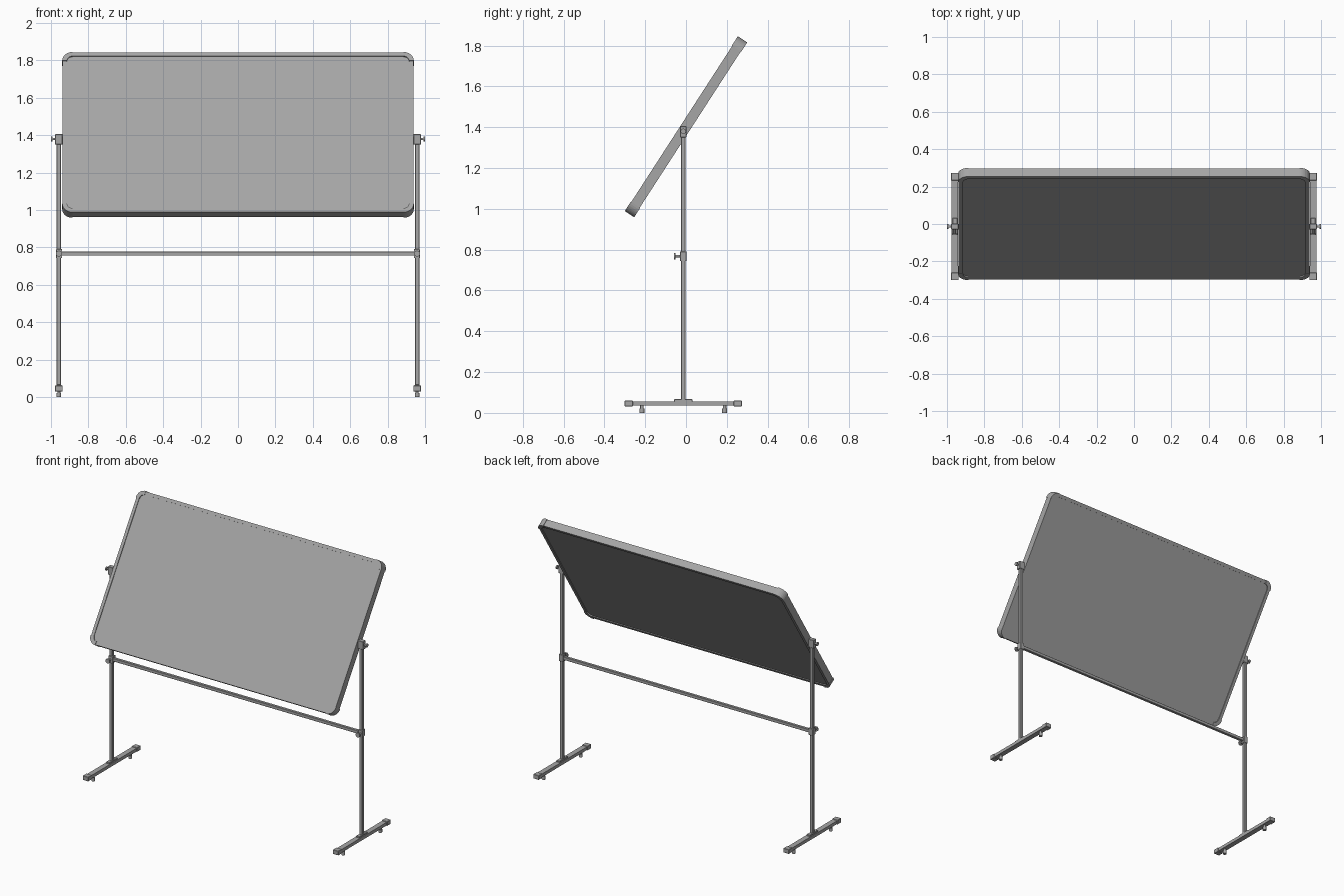
import bpy, bmesh, math
from mathutils import Matrix, Vector

cube = bpy.data.objects.get("Cube")
if cube:
    bpy.data.objects.remove(cube, do_unlink=True)

grey = bpy.data.materials.new("plain grey")
grey.use_nodes = True
colour = (0.38, 0.38, 0.38, 1)
grey.diffuse_color = colour
grey.node_tree.nodes["Principled BSDF"].inputs["Base Color"].default_value = colour


def finish(name, bm, matrix=None):
    if matrix:
        bm.transform(matrix)
    bmesh.ops.recalc_face_normals(bm, faces=bm.faces)
    mesh = bpy.data.meshes.new(name)
    bm.to_mesh(mesh)
    bm.free()
    mesh.materials.append(grey)
    obj = bpy.data.objects.new(name, mesh)
    bpy.context.collection.objects.link(obj)
    return obj


def box(name, low, high, matrix=None, bevel=0):
    bm = bmesh.new()
    bmesh.ops.create_cube(bm, size=1)
    low, high = Vector(low), Vector(high)
    for v in bm.verts:
        v.co = (low + high) / 2 + v.co * (high - low)
    if bevel:
        bmesh.ops.bevel(bm, geom=bm.edges[:], offset=bevel, segments=1, affect='EDGES')
    return finish(name, bm, matrix)


def span(name, centre, size, bevel=0):
    c, half = Vector(centre), Vector(size) / 2
    return box(name, c - half, c + half, None, bevel)


def rod(name, start, end, radius, sides=16):
    a, b = Vector(start), Vector(end)
    bm = bmesh.new()
    bmesh.ops.create_cone(bm, cap_ends=True, segments=sides, radius1=radius,
                          radius2=radius, depth=(b - a).length)
    turn = (b - a).to_track_quat('Z', 'Y').to_matrix().to_4x4()
    return finish(name, bm, Matrix.Translation((a + b) / 2) @ turn)


# Tilted board: built upright, then leaned back
W, H, R, RIM = 0.94, 0.51, 0.055, 0.026
tilt = Matrix.Translation((0, 0, 1.402)) @ Matrix.Rotation(math.radians(-32.9), 4, 'X')
box("board_panel", (-W + 0.02, -0.02, -H + 0.02), (W - 0.02, 0.02, H - 0.02), tilt)


def corner(name, sx, sz):
    # quarter ring, slightly proud of the rails
    bm = bmesh.new()
    rings, steps = [], 8
    for i in range(steps + 1):
        a = math.pi / 2 * i / steps
        ring = []
        for r, y in ((R - RIM, -0.0275), (R, -0.0275), (R, 0.0275), (R - RIM, 0.0275)):
            ring.append(bm.verts.new((sx * (W - R + r * math.cos(a)), y,
                                      sz * (H - R + r * math.sin(a)))))
        rings.append(ring)
    for a, b in zip(rings, rings[1:]):
        for k in range(4):
            n = (k + 1) % 4
            bm.faces.new((a[k], a[n], b[n], b[k]))
    bm.faces.new(rings[0])
    bm.faces.new(rings[-1])
    finish(name, bm, tilt)


for s, side in ((1, "left"), (-1, "right")):
    # Board frame
    box(f"{side}_frame_rail", (min(s * (W - 0.003), s * (W - RIM + 0.002)), -0.025, -H + R),
        (max(s * (W - 0.003), s * (W - RIM + 0.002)), 0.025, H - R), tilt)
    level = "top" if s > 0 else "bottom"
    edges = sorted((s * (H - 0.003), s * (H - RIM + 0.002)))
    box(f"{level}_frame_rail", (-W + R, -0.025, edges[0]), (W - R, 0.025, edges[1]), tilt)
    corner(f"{side}_top_corner", s, 1)
    corner(f"{side}_bottom_corner", s, -1)

    # Post with its pivot bracket and clamp sleeve
    x, y = s * 0.958, -0.0135
    span(f"{side}_post", (x, y, 0.71), (0.024, 0.024, 1.31), 0.003)
    span(f"{side}_pivot_bracket", (x, y, 1.378), (0.04, 0.03, 0.056), 0.002)
    rod(f"{side}_pivot_pin", (s * 0.92, y, 1.38), (s * 0.994, y, 1.38), 0.006)
    rod(f"{side}_pivot_knob", (s * 0.992, y, 1.38), (s, y, 1.38), 0.013)
    span(f"{side}_crossbar_sleeve", (x - s * 0.002, y, 0.767), (0.032, 0.032, 0.048), 0.002)
    rod(f"{side}_clamp_screw", (x, y, 0.767), (x, -0.056, 0.767), 0.006)
    rod(f"{side}_clamp_knob", (x, -0.052, 0.767), (x, -0.06, 0.767), 0.016)

    # Foot with end caps and levelling pads
    span(f"{side}_foot_bar", (x, y, 0.046), (0.036, 0.55, 0.022))
    span(f"{side}_foot_plate", (x, y, 0.06), (0.026, 0.09, 0.014), 0.002)
    for t, end in ((-1, "front"), (1, "back")):
        span(f"{side}_{end}_end_cap", (x, y + t * 0.267, 0.046), (0.042, 0.04, 0.03), 0.002)
        py = y + t * 0.203
        rod(f"{side}_{end}_pad_stem", (x, py, 0.015), (x, py, 0.04), 0.008)
        rod(f"{side}_{end}_pad", (x, py, 0), (x, py, 0.022), 0.012)

# Crossbar joining the posts
span("crossbar", (0, -0.0135, 0.767), (1.9, 0.02, 0.022), 0.002)
